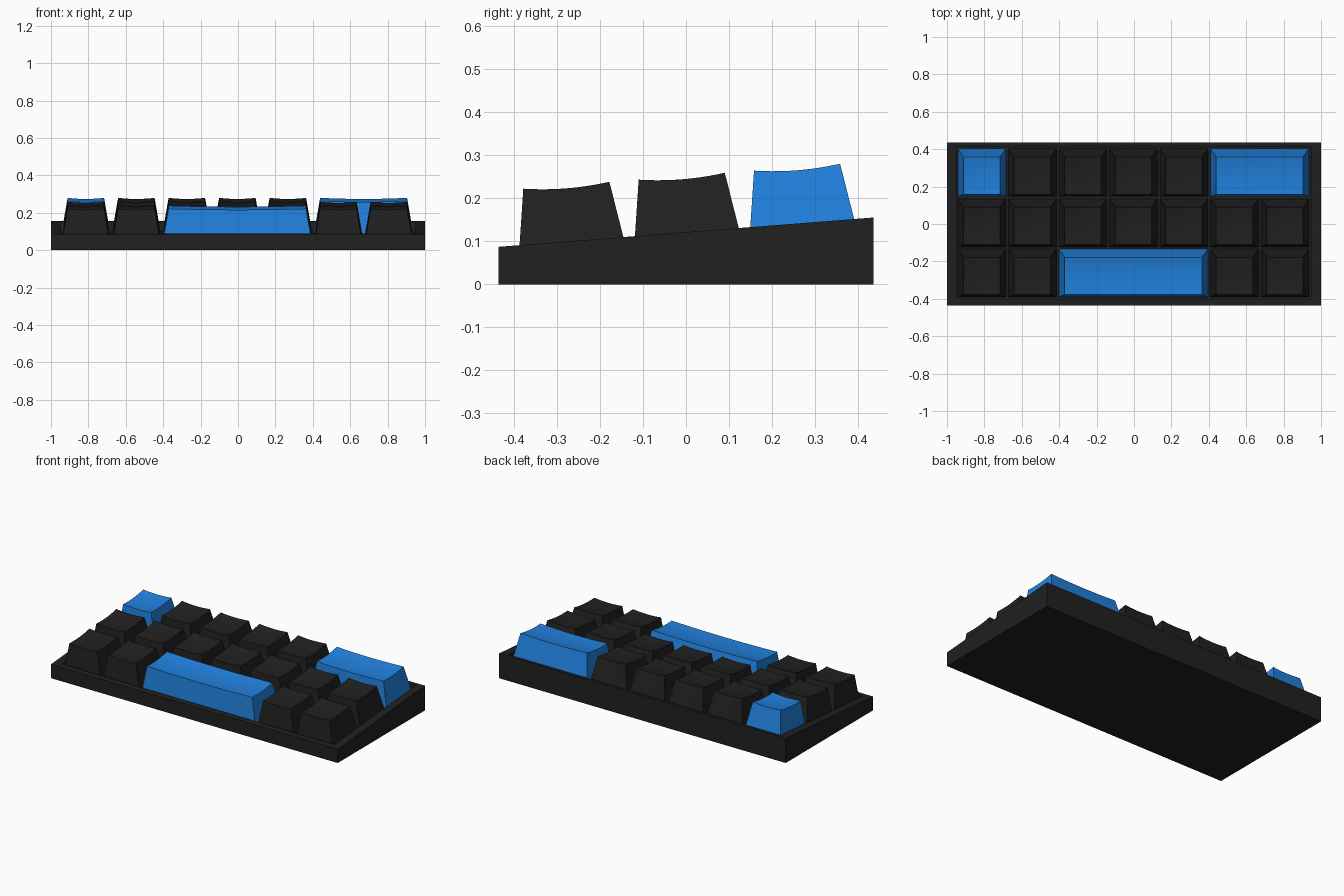
import bpy, bmesh

if "Cube" in bpy.data.objects:
    bpy.data.objects.remove(bpy.data.objects["Cube"])

SLOPE = 0.0782           # tilt of the deck, front to back
DEPTH = 0.05             # depth of the key well
PITCH_X, PITCH_Y = 0.27, 0.268
N = 10                   # subdivisions of a dished key top


def deck(y):
    return 0.121 + SLOPE * y


def material(name, color):
    m = bpy.data.materials.new(name)
    m.diffuse_color = (*color, 1)
    m.use_nodes = True
    m.node_tree.nodes["Principled BSDF"].inputs["Base Color"].default_value = m.diffuse_color
    return m


black = material("black_plastic", (0.015, 0.015, 0.015))
blue = material("blue_plastic", (0.015, 0.22, 0.73))


def finish(bm, name, mat):
    bmesh.ops.recalc_face_normals(bm, faces=bm.faces)
    me = bpy.data.meshes.new(name)
    bm.to_mesh(me)
    bm.free()
    me.materials.append(mat)
    ob = bpy.data.objects.new(name, me)
    bpy.context.collection.objects.link(ob)
    ob.select_set(True)
    bpy.context.view_layer.objects.active = ob
    return ob


def bridge(bm, a, b):
    for i in range(len(a)):
        j = (i + 1) % len(a)
        bm.faces.new((a[i], a[j], b[j], b[i]))


# Wedge case with a sunken key well
def make_case():
    bm = bmesh.new()

    def ring(x, y0, y1, z):
        return [bm.verts.new((px, py, z(py)))
                for px, py in ((-x, y0), (x, y0), (x, y1), (-x, y1))]

    rings = [ring(1, -0.435, 0.435, lambda y: 0),
             ring(1, -0.435, 0.435, deck),
             ring(0.95, -0.40, 0.413, deck),
             ring(0.95, -0.40, 0.413, lambda y: deck(y) - DEPTH)]
    for a, b in zip(rings, rings[1:]):
        bridge(bm, a, b)
    bm.faces.new(rings[0])
    bm.faces.new(rings[-1])
    finish(bm, "case", black)


# Tapered keycap with a dished top
def make_key(name, col, row, span, mat):
    x0 = -0.942 + col * PITCH_X
    x1 = x0 + 0.257 + (span - 1) * PITCH_X
    oy, oz = row * PITCH_Y, row * PITCH_Y * SLOPE
    bm = bmesh.new()
    top = []
    for j in range(N + 1):
        v = j / N
        line = []
        for i in range(N + 1):
            u = i / N
            sag = 0.02 * u * (1 - u) + 0.024 * v * (1 - v)
            line.append(bm.verts.new((x0 + 0.031 + u * (x1 - x0 - 0.062),
                                      -0.378 + 0.2 * v + oy,
                                      0.222 + 0.016 * v - sag * 1.2 + oz)))
        top.append(line)
    for j in range(N):
        for i in range(N):
            bm.faces.new((top[j][i], top[j][i + 1],
                          top[j + 1][i + 1], top[j + 1][i]))
    # border of the top, counter-clockwise, and the matching base loop
    idx = ([(i, 0) for i in range(N)] + [(N, j) for j in range(N)] +
           [(i, N) for i in range(N, 0, -1)] + [(0, j) for j in range(N, 0, -1)])
    rim = [top[j][i] for i, j in idx]
    base = []
    for i, j in idx:
        y = -0.39 + 0.257 * j / N + oy
        base.append(bm.verts.new((x0 + (x1 - x0) * i / N, y, deck(y) - DEPTH)))
    bridge(bm, base, rim)
    bm.faces.new(base)
    finish(bm, name, mat)


make_case()

# (first column, width in columns) for each row, front to back
layout = [[(0, 1), (1, 1), (2, 3), (5, 1), (6, 1)],
          [(c, 1) for c in range(7)],
          [(0, 1), (1, 1), (2, 1), (3, 1), (4, 1), (5, 2)]]
special = {(0, 2): "space_key", (2, 0): "escape_key", (2, 5): "enter_key"}
for r, keys in enumerate(layout):
    for c, span in keys:
        accent = special.get((r, c))
        make_key(accent or f"key_row{r + 1}_col{c + 1}", c, r, span,
                 blue if accent else black)

bpy.ops.object.shade_smooth_by_angle(angle=0.5)
